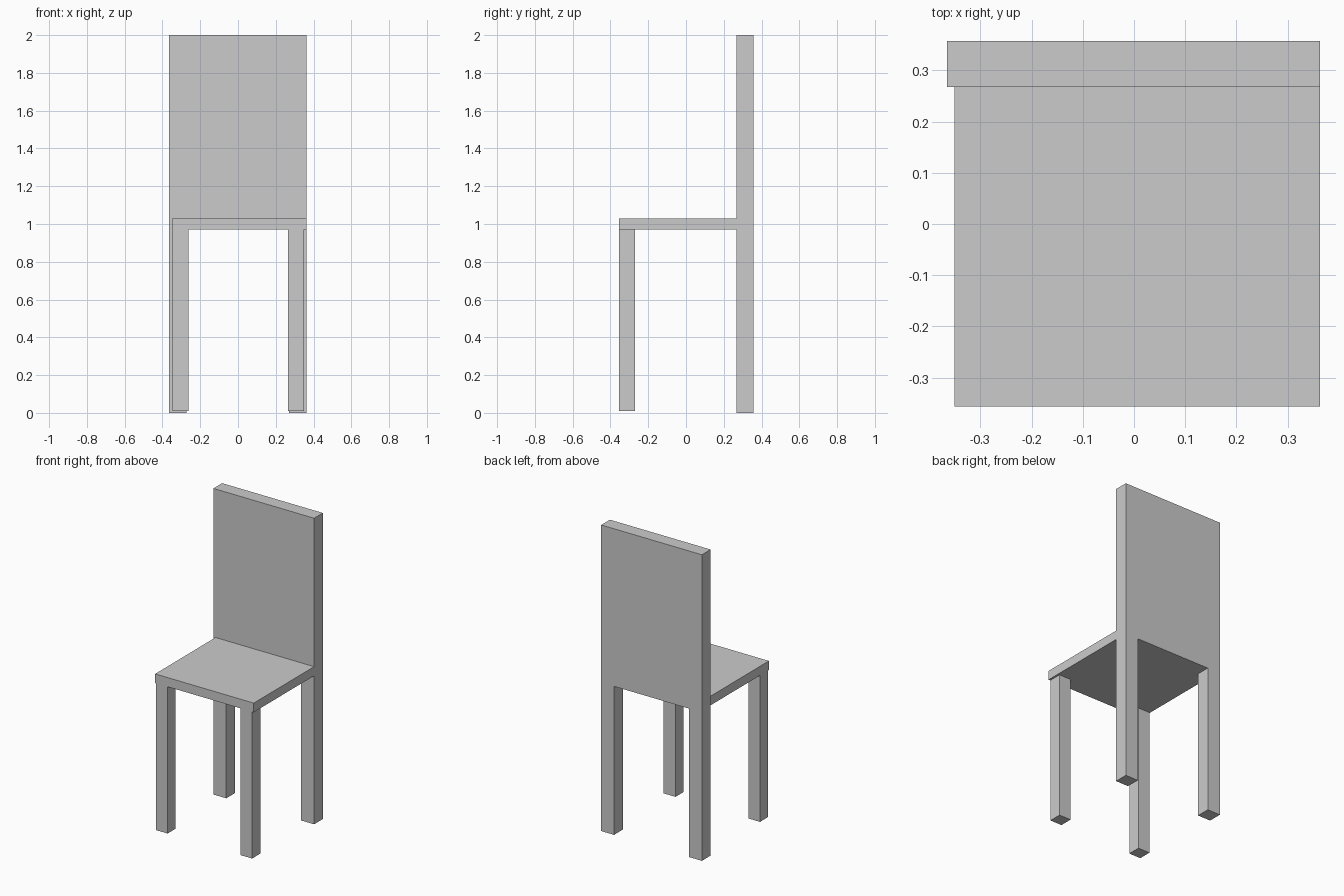
import bpy, bmesh
from mathutils import Vector

if "Cube" in bpy.data.objects:
    bpy.data.objects.remove(bpy.data.objects["Cube"])


def make_object(name, bm):
    bmesh.ops.recalc_face_normals(bm, faces=bm.faces)
    mesh = bpy.data.meshes.new(name)
    bm.to_mesh(mesh)
    bm.free()
    obj = bpy.data.objects.new(name, mesh)
    bpy.context.collection.objects.link(obj)
    return obj


def box(name, lo, hi):
    lo, hi = Vector(lo), Vector(hi)
    bm = bmesh.new()
    bmesh.ops.create_cube(bm, size=1)
    bmesh.ops.scale(bm, vec=hi - lo, verts=bm.verts)
    bmesh.ops.translate(bm, vec=(lo + hi) / 2, verts=bm.verts)
    return make_object(name, bm)


SEAT_BOTTOM, SEAT_TOP = 0.97, 1.03
LEFT, RIGHT = -0.365, 0.363
BACK_FRONT, BACK_REAR = 0.267, 0.357

# Backrest and rear legs: one board with the gap between the legs cut away
profile = [(LEFT, 0), (-0.272, 0), (-0.272, SEAT_BOTTOM), (0.27, SEAT_BOTTOM),
           (0.27, 0), (RIGHT, 0), (RIGHT, 2), (LEFT, 2)]
bm = bmesh.new()
face = bm.faces.new([bm.verts.new((x, BACK_FRONT, z)) for x, z in profile])
ext = bmesh.ops.extrude_face_region(bm, geom=[face], use_keep_orig=True)
moved = [g for g in ext["geom"] if isinstance(g, bmesh.types.BMVert)]
bmesh.ops.translate(bm, vec=(0, BACK_REAR - BACK_FRONT, 0), verts=moved)
make_object("backrest_with_rear_legs", bm)

# Seat board
box("seat", (-0.35, -0.356, SEAT_BOTTOM), (RIGHT, BACK_FRONT, SEAT_TOP))

# Front legs, slightly shorter than the rear ones
for side, x in (("left", -0.346), ("right", 0.265)):
    box(f"front_leg_{side}", (x, -0.354, 0.01), (x + 0.085, -0.27, SEAT_BOTTOM))
